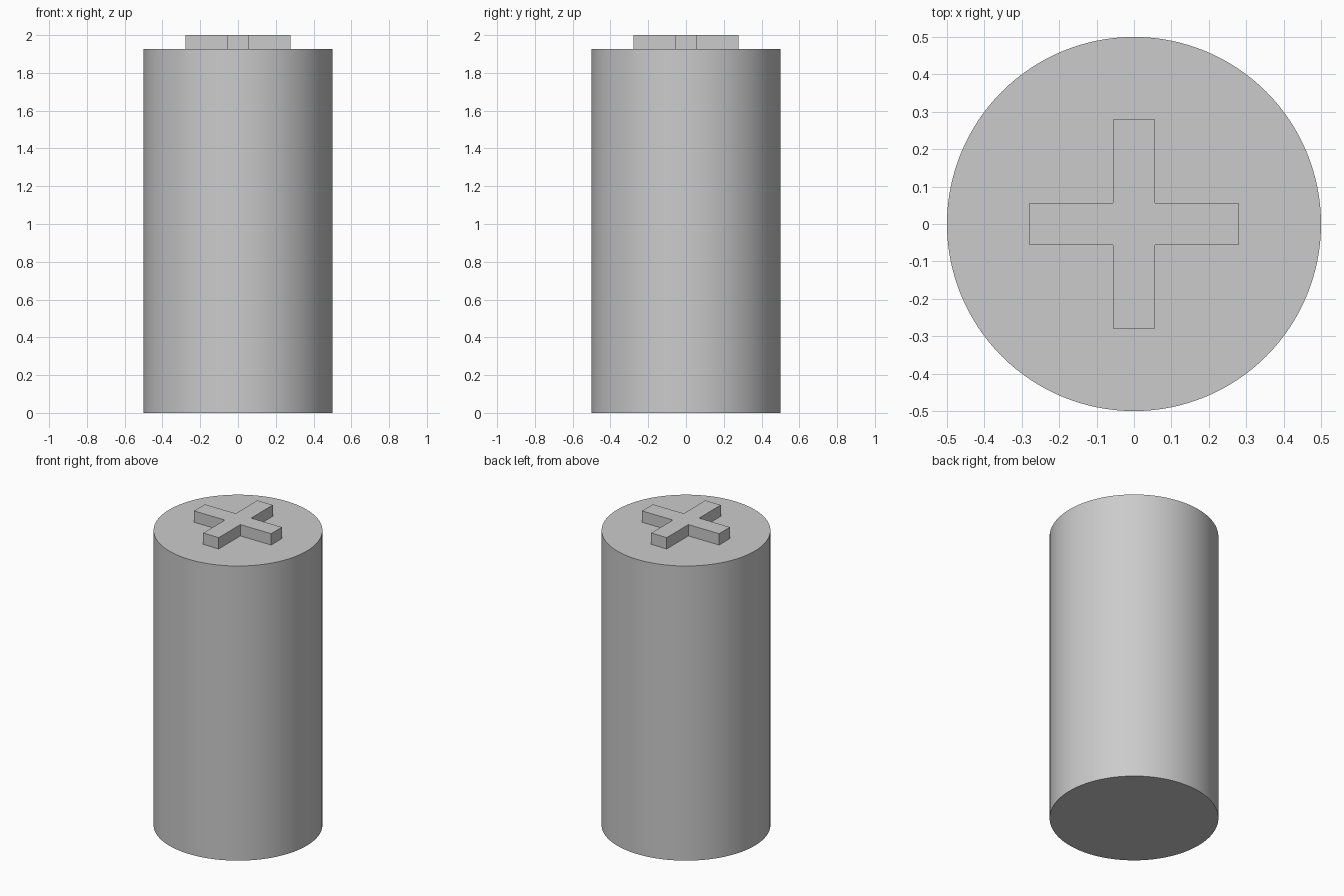
import bpy, bmesh, math

cube = bpy.data.objects.get("Cube")
if cube:
    bpy.data.objects.remove(cube, do_unlink=True)

RADIUS, BODY_TOP, TOP = 0.5, 1.926, 2.0
ARM, HALF = 0.279, 0.056

grey = bpy.data.materials.new("light grey")
grey.use_nodes = True
colour = (0.6, 0.6, 0.6, 1)
grey.diffuse_color = colour
grey.node_tree.nodes["Principled BSDF"].inputs["Base Color"].default_value = colour

# Cylindrical body
bpy.ops.mesh.primitive_cylinder_add(vertices=128, radius=RADIUS, depth=BODY_TOP,
                                    location=(0, 0, BODY_TOP / 2))
body = bpy.context.object
body.name = body.data.name = "body"
body.data.materials.append(grey)
bpy.ops.object.shade_smooth_by_angle(angle=math.radians(30))

# Raised plus-shaped terminal: one arm outline turned four times, then extruded
bm = bmesh.new()
outline = []
for turn in range(4):
    c, s = round(math.cos(turn * math.pi / 2)), round(math.sin(turn * math.pi / 2))
    for x, y in ((ARM, -HALF), (ARM, HALF), (HALF, HALF)):
        outline.append(bm.verts.new((c * x - s * y, s * x + c * y, BODY_TOP)))
base = bm.faces.new(outline)
top = bmesh.ops.extrude_face_region(bm, geom=[base])["geom"]
bmesh.ops.translate(bm, vec=(0, 0, TOP - BODY_TOP),
                    verts=[v for v in top if isinstance(v, bmesh.types.BMVert)])
# The underside is hidden against the body
bmesh.ops.delete(bm, geom=[f for f in bm.faces if all(v.co.z < BODY_TOP + 0.001 for v in f.verts)],
                 context="FACES_ONLY")
bmesh.ops.recalc_face_normals(bm, faces=bm.faces)
mesh = bpy.data.meshes.new("plus_terminal")
bm.to_mesh(mesh)
bm.free()
mesh.materials.append(grey)
terminal = bpy.data.objects.new("plus_terminal", mesh)
bpy.context.collection.objects.link(terminal)
